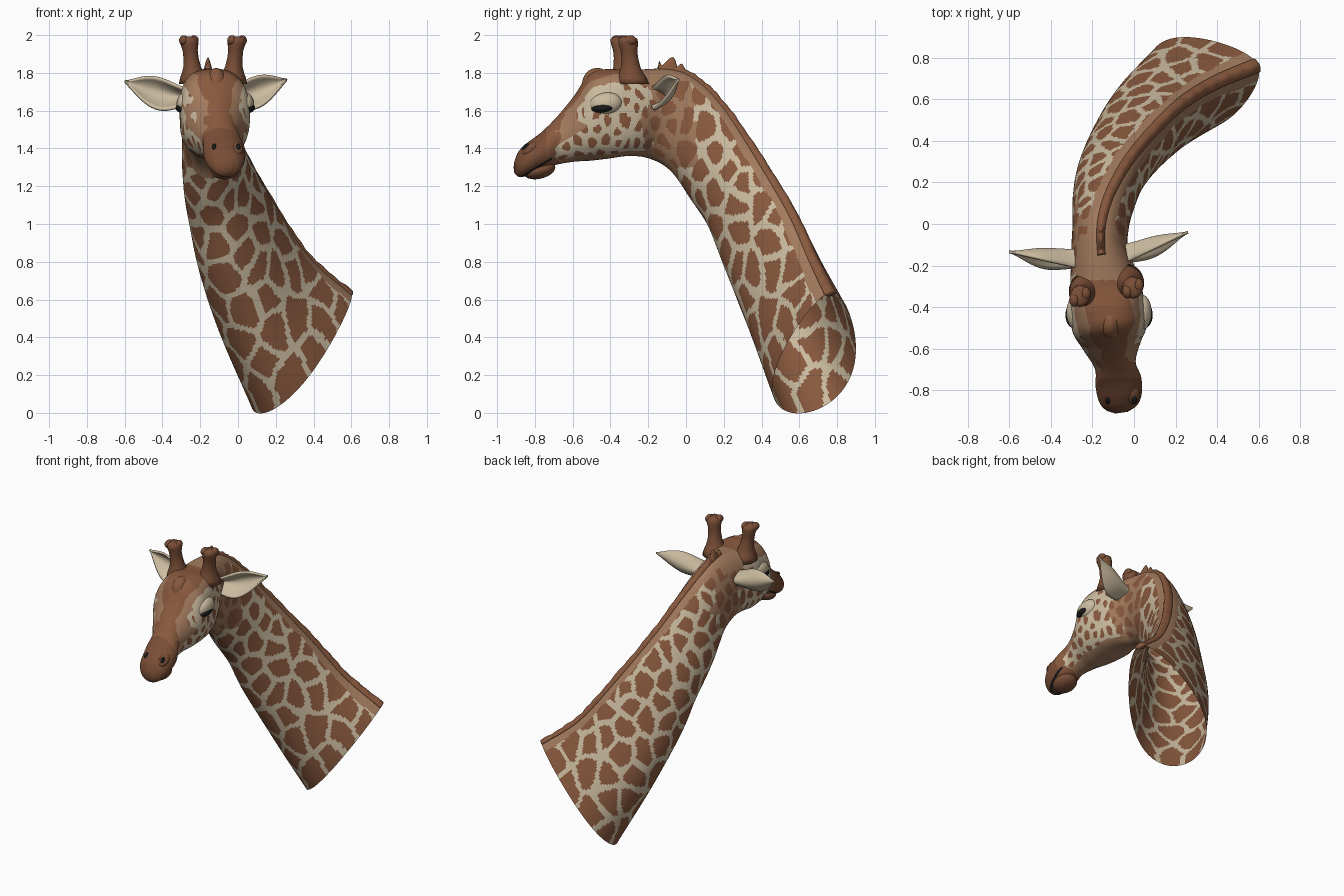
import bpy, bmesh, math, random
from mathutils import Vector, kdtree, noise

random.seed(4)
cube = bpy.data.objects.get("Cube")
if cube:
    bpy.data.objects.remove(cube, do_unlink=True)


def material(name, rgb):
    m = bpy.data.materials.new(name)
    m.use_nodes = True
    col = (*rgb, 1)
    m.diffuse_color = col
    bsdf = m.node_tree.nodes["Principled BSDF"]
    bsdf.inputs["Base Color"].default_value = col
    bsdf.inputs["Roughness"].default_value = 0.8
    return m


brown = material("patch brown", (0.25, 0.1, 0.048))
cream = material("cream", (0.6, 0.5, 0.35))
tan = material("tan", (0.36, 0.195, 0.11))
dark = material("dark brown", (0.19, 0.075, 0.037))
black = material("eye black", (0.01, 0.01, 0.01))
BROWN, CREAM, TAN, DARK, BLACK = range(5)


def finish(name, bm, mats):
    bmesh.ops.recalc_face_normals(bm, faces=bm.faces)
    me = bpy.data.meshes.new(name)
    bm.to_mesh(me)
    bm.free()
    for m in mats:
        me.materials.append(m)
    for p in me.polygons:
        p.use_smooth = True
    ob = bpy.data.objects.new(name, me)
    bpy.context.collection.objects.link(ob)
    return ob


def rounded(x, power):
    return math.copysign(abs(x) ** power, x)


def loft(name, rings, n, mats, cap_start=True):
    """Skin rings given as (centre, up half axis, side half axis, power, taper)."""
    bm = bmesh.new()
    loops = []
    for c, a, b, power, taper in rings:
        loop = []
        for i in range(n):
            t = 2 * math.pi * i / n
            u, v = rounded(math.sin(t), power), rounded(math.cos(t), power)
            loop.append(bm.verts.new(c + a * u + b * v * (1 - taper * u)))
        loops.append(loop)
    for p, q in zip(loops, loops[1:]):
        for i in range(n):
            j = (i + 1) % n
            bm.faces.new((p[i], p[j], q[j], q[i]))
    bm.faces.new(loops[-1])
    if cap_start:
        bm.faces.new(loops[0])
    return finish(name, bm, mats)


def ellipsoid(name, centre, radii, mat, tilt=0):
    bm = bmesh.new()
    bmesh.ops.create_uvsphere(bm, u_segments=28, v_segments=18, radius=1)
    bmesh.ops.scale(bm, vec=radii, verts=bm.verts)
    ob = finish(name, bm, [mat])
    ob.location = centre
    ob.rotation_euler.x = tilt
    return ob


def catmull(p, t):
    a, b, c, d = p
    return 0.5 * (2 * b + (c - a) * t + (2 * a - 5 * b + 4 * c - d) * t * t
                  + (3 * b - a - 3 * c + d) * t ** 3)


# Neck and head: crest point, throat point and half width along the body
neck = [
    ((.595, .765, .635), (.1, .63, 0), .225),
    ((.38, .675, .82), (-.05, .46, .37), .2),
    ((.205, .56, 1.07), (-.16, .28, .73), .175),
    ((.015, .36, 1.4), (-.19, .17, .95), .16),
    ((-.09, .2, 1.63), (-.19, .04, 1.12), .148),
    ((-.145, .06, 1.765), (-.175, -.08, 1.28), .135),
    ((-.16, -.08, 1.82), (-.17, -.19, 1.345), .138)]
head = [
    (-.3, 1.815, 1.36, -.14, .17), (-.42, 1.82, 1.345, -.125, .182),
    (-.51, 1.795, 1.335, -.115, .178), (-.59, 1.68, 1.33, -.105, .138),
    (-.68, 1.57, 1.315, -.09, .1), (-.76, 1.49, 1.285, -.075, .112),
    (-.84, 1.43, 1.255, -.068, .103), (-.885, 1.385, 1.25, -.063, .075),
    (-.908, 1.33, 1.27, -.06, .03)]
stations = neck + [((x, y, top), (x, y, low), w) for y, top, low, x, w in head]
stations = [Vector((*d, *v, w)) for d, v, w in stations]
ends = [2 * stations[0] - stations[1]] + stations + [2 * stations[-1] - stations[-2]]

STEPS, SIDES = 28, 160
samples = []
for k in range(len(stations) - 1):
    samples += [catmull(ends[k:k + 4], s / STEPS) for s in range(STEPS)]
samples.append(stations[-1])
crest = [Vector(s[0:3]) for s in samples]
throat = [Vector(s[3:6]) for s in samples]
mid = [(d + v) / 2 for d, v in zip(crest, throat)]
rings = []
for i, s in enumerate(samples):
    along = mid[min(i + 7, len(mid) - 1)] - mid[max(i - 7, 0)]
    up = crest[i] - mid[i]
    skull = max(0, 1 - abs(mid[i].y + .36) / .22)
    taper = .36 * min(1, max(0, (mid[i].y + .1) / .6))
    rings.append((mid[i], up, up.cross(along).normalized() * s[6], 1 - .32 * skull, taper))
body = loft("neck_and_head", rings, SIDES, [brown, cream, tan, dark, black], cap_start=False)


# Patchy coat: cells around scattered seeds, pale in the gaps between them
def spacing(p):
    return .052 if p.y < -.12 else .075 + .065 * max(0, 1.6 - p.z) / 1.6


def squash(p):
    return Vector((p.x, p.y, p.z * .75))


polys = body.data.polygons
seeds = []
for p in random.sample(list(polys), 6000):
    c = squash(p.center)
    if all((c - s).length > spacing(p.center) for s in seeds):
        seeds.append(c)
tree = kdtree.KDTree(len(seeds))
for i, s in enumerate(seeds):
    tree.insert(s, i)
tree.balance()


def coat(c, gap, pale):
    warped = squash(c + noise.noise_vector(c * 9) * .025)
    near, far = tree.find_n(warped, 2)
    return pale if far[2] - near[2] < gap else BROWN


def colour(c, height):
    wobble = noise.noise(c * 12) * .12
    if c.y > -.05:
        if height > .87 + wobble * .3:
            return TAN
        nape = c.z > 1.3 and c.y < .04 + wobble
        return coat(c, .028, TAN if nape else CREAM)
    mouth = 1.275 + (c.y + .83) * .6
    if -.87 < c.y < -.71 and abs(c.z - mouth) < .006:
        return BLACK
    if c.y < -.67 + wobble * .5:
        return DARK if c.y < -.74 else BROWN
    if height > .84 + wobble and c.y < -.27:
        return BROWN
    if height > .62 + wobble or height < -.84 + wobble:
        return TAN
    if c.y < -.58 + wobble and height > -.1:
        return TAN
    if c.y > -.2 + wobble:
        return coat(c, .022, TAN)
    if -.54 < c.y < -.33 and c.z > 1.58 + wobble * .4:
        return CREAM
    return coat(c, .025, CREAM)


for i, p in enumerate(polys):
    angle = 2 * math.pi * (i % SIDES + .5) / SIDES
    p.material_index = colour(p.center, math.sin(angle))

# Mane: low ridge along the crest with ragged tufts behind the horns
mane = []
last = 6 * STEPS + 10
for i in range(last):
    c, up, side = rings[i][:3]
    f = i / last
    tall = .02 + .004 * math.sin(f * 95) * math.sin(f * 41)
    if f > .86:
        tall += .045 * abs(math.sin(f * 48)) * min(1, (f - .86) / .06)
    up, side = up.normalized(), side.normalized()
    mane.append((crest[i] - up * .004, up * tall, side * (.036 - .017 * f), 1.4, 0))
loft("mane", mane, 16, [brown])

# Horns with flared, knobbly tips
horn_profile = [(1.74, .082), (1.775, .07), (1.8, .058), (1.83, .047), (1.88, .04),
                (1.92, .04), (1.955, .048), (1.98, .046), (1.992, .028)]
for side, x, y in (("right", -.245, -.35), ("left", -.02, -.31)):
    lean = -1 if side == "right" else 1
    horn = [(Vector((x + lean * (z - 1.85) * .12, y + .02 - (z - 1.8) * .1, z)),
             Vector((0, r * 1.1, 0)), Vector((r, 0, 0)), 1, 0) for z, r in horn_profile]
    loft("horn_" + side, horn, 28, [dark])
    for k in (-1, 1):
        ellipsoid("horn_knob_" + side, (x + lean * .015 + k * .027, y + k * .015, 1.972),
                  (.025, .033, .027), dark)

# Forehead ridge and lower lip
ellipsoid("forehead_ridge", (-.115, -.465, 1.73), (.06, .085, .097), brown, .25)
ellipsoid("lower_lip", (-.07, -.775, 1.284), (.076, .085, .044), dark, .25)


# Ears: cupped leaves opening forward
def ear(name, root, tip):
    bm = bmesh.new()
    root, tip = Vector(root), Vector(tip)
    rows, cols = 24, 14
    grid = []
    for i in range(rows + 1):
        s = i / rows
        belly = math.sin(math.pi * s ** 1.1) ** 1.3
        width = .04 * (1 - s) + .06 * belly + .003
        spine = root.lerp(tip, s) - Vector((0, 0, .02 * math.sin(math.pi * s)))
        row = []
        for j in range(cols + 1):
            v = 2 * j / cols - 1
            cup = (.04 * belly + .09 * (1 - s) ** 1.5) * (1 - v * v)
            lean = .02 * v * belly - .02 * belly - .045 * (1 - s)
            row.append(bm.verts.new(spine + Vector((0, cup + lean, width * v))))
        grid.append(row)
    for p, q in zip(grid, grid[1:]):
        for j in range(cols):
            bm.faces.new((p[j], p[j + 1], q[j + 1], q[j]))
    ob = finish(name, bm, [cream])
    mod = ob.modifiers.new("thickness", "SOLIDIFY")
    mod.thickness = .014
    mod.offset = 0


ear("ear_right", (-.26, -.17, 1.67), (-.6, -.135, 1.755))
ear("ear_left", (-.06, -.15, 1.67), (.26, -.04, 1.765))

# Eyes, lids and nostrils on both sides
for side, k in (("right", -1), ("left", 1)):
    cx = -.12
    ellipsoid("eyelid_" + side, (cx + k * .157, -.425, 1.637), (.048, .086, .06), cream, .15)
    ellipsoid("eye_" + side, (cx + k * .167, -.437, 1.615), (.043, .066, .028), black, .1)
    nx = -.062 + k * .052
    ellipsoid("nostril_rim_" + side, (nx, -.82, 1.395), (.038, .055, .032), dark, .6)
    ellipsoid("nostril_" + side, (nx + k * .012, -.848, 1.409), (.012, .022, .013), black, .6)
